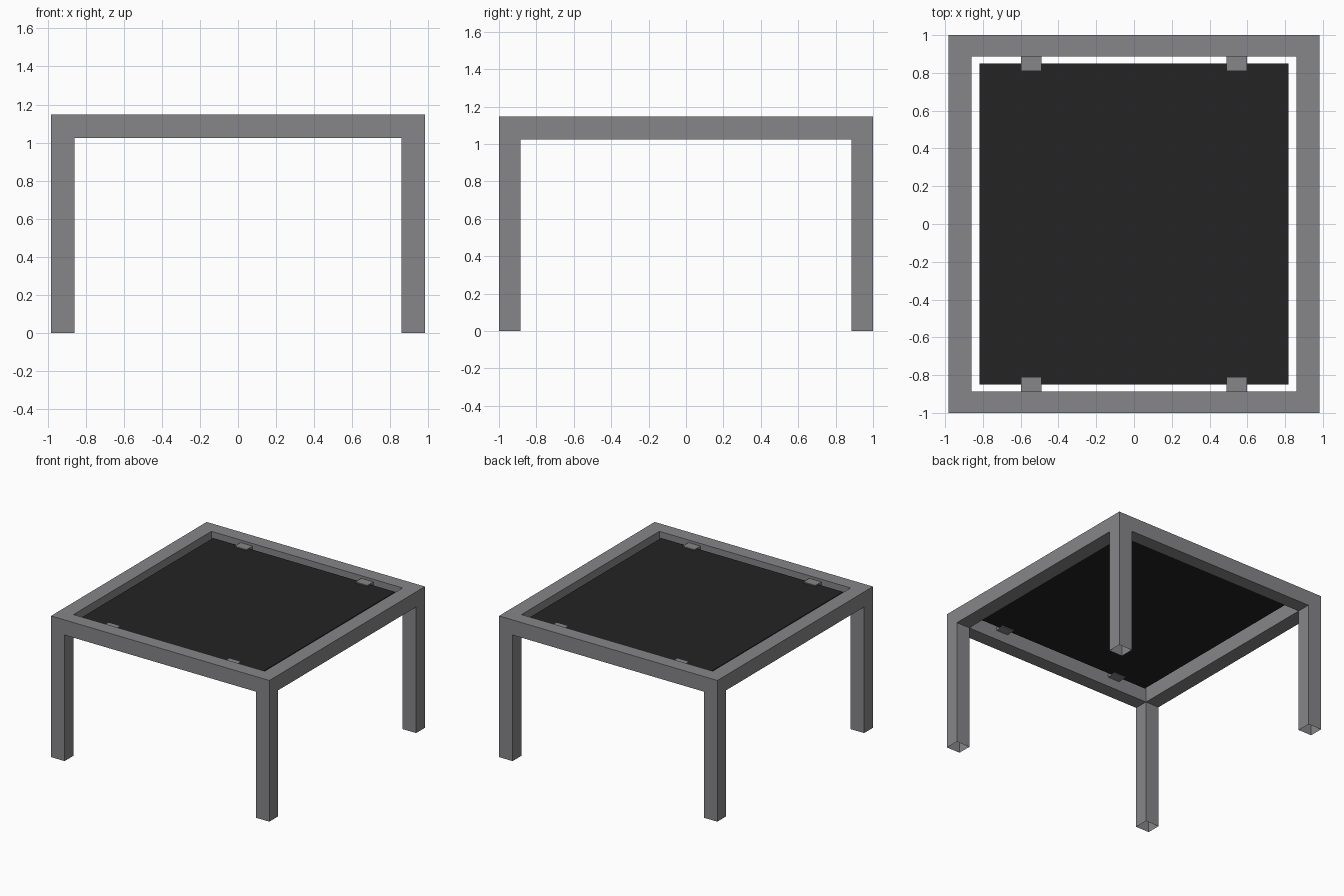
import bpy
import bmesh

cube = bpy.data.objects.get("Cube")
if cube:
    bpy.data.objects.remove(cube, do_unlink=True)

OUT_X, OUT_Y = 0.982, 1.0      # outer half sizes
IN_X, IN_Y = 0.86, 0.886       # inner half sizes
RAIL_Z, TOP_Z = 1.025, 1.148   # underside and top of the frame


def make_material(name, color):
    mat = bpy.data.materials.new(name)
    mat.use_nodes = True
    mat.diffuse_color = color
    mat.node_tree.nodes["Principled BSDF"].inputs["Base Color"].default_value = color
    return mat


def add_object(name, bm, mat):
    bmesh.ops.recalc_face_normals(bm, faces=bm.faces)
    mesh = bpy.data.meshes.new(name)
    bm.to_mesh(mesh)
    bm.free()
    mesh.materials.append(mat)
    obj = bpy.data.objects.new(name, mesh)
    bpy.context.collection.objects.link(obj)
    return obj


def rectangle(bm, x0, x1, y0, y1, z):
    return [bm.verts.new((x, y, z)) for x, y in ((x0, y0), (x1, y0), (x1, y1), (x0, y1))]


def bridge(bm, a, b):
    for i in range(4):
        j = (i + 1) % 4
        bm.faces.new((a[i], a[j], b[j], b[i]))


def add_box(name, xs, ys, zs, mat, open_ends=False):
    bm = bmesh.new()
    low = rectangle(bm, *xs, *ys, zs[0])
    high = rectangle(bm, *xs, *ys, zs[1])
    bridge(bm, low, high)
    if not open_ends:
        bm.faces.new(low)
        bm.faces.new(high)
    return add_object(name, bm, mat)


metal = make_material("grey_metal", (0.24, 0.24, 0.25, 1))
glass = make_material("dark_glass", (0.017, 0.017, 0.017, 1))

# Square-section frame around the top
bm = bmesh.new()
loops = [rectangle(bm, -x, x, -y, y, z) for x, y, z in (
    (OUT_X, OUT_Y, RAIL_Z), (OUT_X, OUT_Y, TOP_Z),
    (IN_X, IN_Y, TOP_Z), (IN_X, IN_Y, RAIL_Z))]
for k in range(4):
    bridge(bm, loops[k], loops[(k + 1) % 4])
add_object("top_frame", bm, metal)

# Hollow legs and the small brackets that hold the top
for sx, side in ((1, "left"), (-1, "right")):
    for sy, end in ((-1, "front"), (1, "back")):
        add_box(f"{end}_{side}_leg",
                sorted((sx * IN_X, sx * OUT_X)), sorted((sy * IN_Y, sy * OUT_Y)),
                (0, RAIL_Z), metal, open_ends=True)
        add_box(f"{end}_{side}_bracket",
                sorted((sx * 0.49, sx * 0.597)), sorted((sy * 0.81, sy * 0.888)),
                (1.102, 1.127), metal)

# Table top, sitting inside the frame with a gap all round
add_box("table_top", (-0.818, 0.818), (-0.849, 0.849), (1.109, 1.119), glass)
